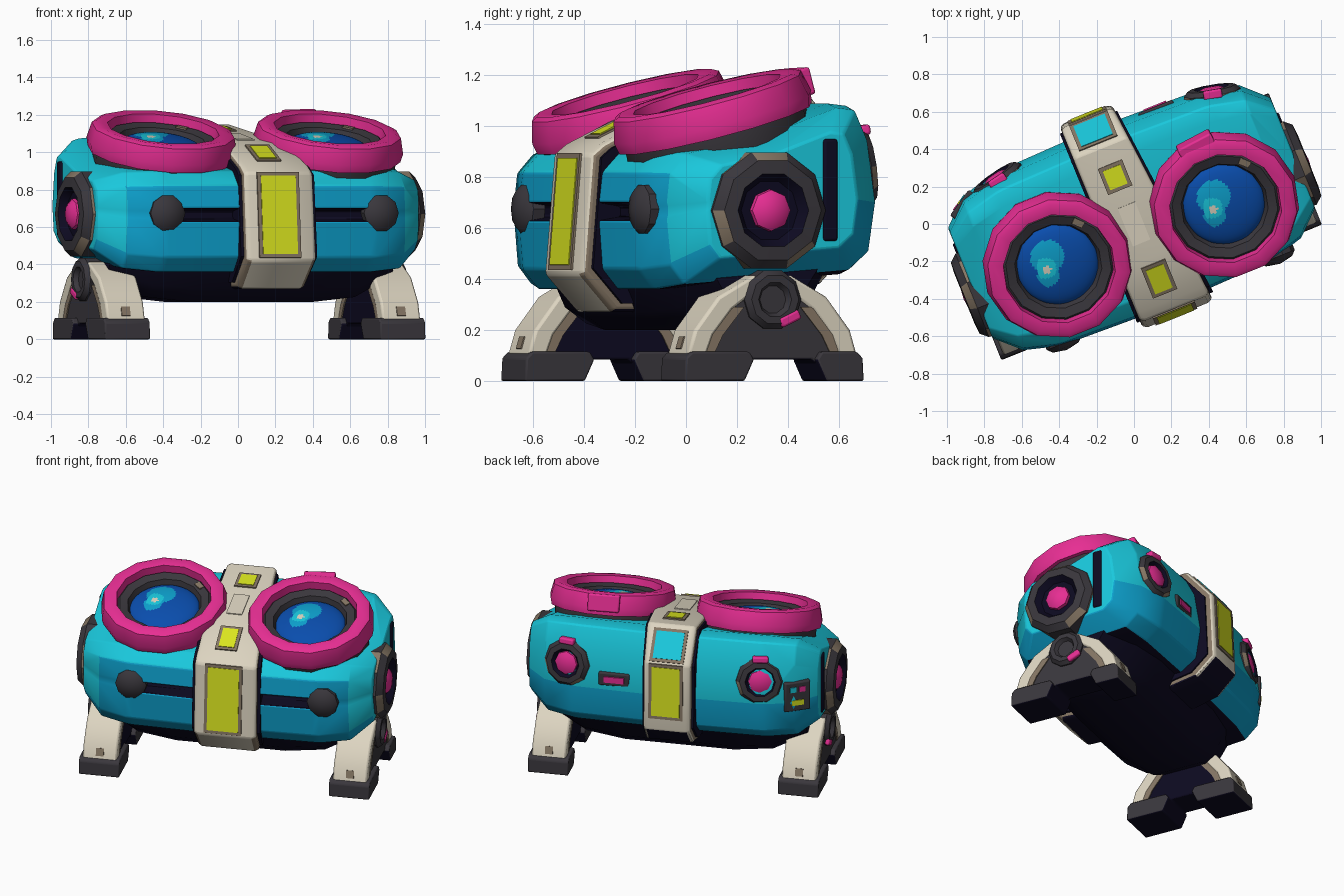
import bpy, bmesh
from math import radians, sin, cos, tau
from mathutils import Matrix, Vector

if "Cube" in bpy.data.objects:
    bpy.data.objects.remove(bpy.data.objects["Cube"])

SPIN = Matrix.Rotation(radians(22), 4, 'Z')   # whole model is turned on its feet


def material(name, rgb):
    m = bpy.data.materials.new(name)
    m.use_nodes = True
    col = (*rgb, 1)
    m.diffuse_color = col
    bsdf = m.node_tree.nodes["Principled BSDF"]
    bsdf.inputs["Base Color"].default_value = col
    bsdf.inputs["Roughness"].default_value = 0.6
    return m


CYAN = material("cyan_paint", (0.01, 0.58, 0.72))
DEEP = material("deep_cyan_paint", (0.004, 0.36, 0.62))
PINK = material("pink_paint", (0.82, 0.028, 0.30))
CREAM = material("cream_paint", (0.72, 0.66, 0.53))
TAN = material("worn_tan", (0.24, 0.185, 0.13))
YELLOW = material("yellow_glow", (0.76, 0.85, 0.015))
GREY = material("dark_grey", (0.042, 0.038, 0.046))
NAVY = material("navy_black", (0.004, 0.003, 0.015))
BLUE = material("lens_blue", (0.003, 0.075, 0.42))


def finish(name, bm, mats, matrix=Matrix(), bevel=0.0):
    bmesh.ops.recalc_face_normals(bm, faces=bm.faces)
    bm.transform(SPIN @ matrix)
    me = bpy.data.meshes.new(name)
    bm.to_mesh(me)
    bm.free()
    for m in mats:
        me.materials.append(m)
    me.polygons.foreach_set("use_smooth", [True] * len(me.polygons))
    me.set_sharp_from_angle(angle=radians(35))
    ob = bpy.data.objects.new(name, me)
    bpy.context.scene.collection.objects.link(ob)
    if bevel:
        mod = ob.modifiers.new("soft_edges", 'BEVEL')
        mod.width, mod.segments = bevel, 2
        mod.limit_method, mod.angle_limit = 'ANGLE', radians(30)
    return ob


def loft(name, rings, mats, rule=None, bevel=0.0):
    """Join equal closed rings of points into a capped solid."""
    bm = bmesh.new()
    rows = [[bm.verts.new(p) for p in ring] for ring in rings]
    n = len(rows[0])
    for a, b in zip(rows, rows[1:]):
        for i in range(n):
            j = (i + 1) % n
            bm.faces.new((a[i], a[j], b[j], b[i]))
    bm.faces.new(rows[0])
    bm.faces.new(rows[-1])
    bmesh.ops.recalc_face_normals(bm, faces=bm.faces)
    if rule:
        for f in bm.faces:
            f.material_index = rule(f.calc_center_median(), f.normal)
    return finish(name, bm, mats, bevel=bevel)


def lathe(name, profile, sides, mat, matrix):
    bm = bmesh.new()
    rows = []
    for r, z in profile:
        k = sides if r else 1
        rows.append([bm.verts.new((r * cos(tau * i / sides), r * sin(tau * i / sides), z))
                     for i in range(k)])
    for a, b in zip(rows, rows[1:]):
        for i in range(sides):
            j = (i + 1) % sides
            if len(b) == 1:
                bm.faces.new((a[i], a[j], b[0]))
            else:
                bm.faces.new((a[i], a[j], b[j], b[i]))
    return finish(name, bm, [mat], matrix)


def box(name, size, mat, matrix, bevel=0.0):
    bm = bmesh.new()
    bmesh.ops.create_cube(bm, size=1)
    bm.transform(Matrix.Diagonal((*size, 1)))
    return finish(name, bm, [mat], matrix, bevel)


def at(x, y, z, rx=0, rz=0):
    return Matrix.Translation((x, y, z)) @ Matrix.Rotation(radians(rz), 4, 'Z') @ Matrix.Rotation(radians(rx), 4, 'X')


def aim(loc, direction):
    return Matrix.Translation(loc) @ Vector(direction).to_track_quat('Z', 'Y').to_matrix().to_4x4()


# Body shells: side-on section swept outward, with a short groove in the front
def body_ring(x, sv, sz, groove):
    g = 0.09 if groove else 0
    pts = [(-.39, .36), (-.46, .44), (-.475, .63), (-.47 + g, .645), (-.47 + g, .685),
           (-.475, .70), (-.46, .82), (-.38, .90), (0, .97), (.36, 1.09), (.45, 1.08),
           (.51, .96), (.55, .70), (.52, .50), (.42, .42)]
    return [(x, .03 + (v - .03) * sv, .74 + (z - .74) * sz) for v, z in pts]


def body_rule(c, n):
    if n.z < -.9 or (c.y < -.3 and .63 < c.z < .70 and abs(c.x) < .61):
        return 2
    return 1 if n.z < -.3 or n.y < -.9 or (n.y > .5 and c.z < .63) else 0


STATIONS = [(.1, 1, 1, True), (.58, .97, 1, True), (.62, .96, 1, False),
            (.80, .86, .95, False), (.93, .62, .68, False)]

# Centre band section, wider at the front than the back
BAND = [(-.40, .27), (-.54, .42), (-.50, .89), (-.45, .93), (-.20, 1.05), (.45, 1.15),
        (.62, .95), (.64, .50), (.52, .38), (.2, .30), (-.15, .27)]


def band_ring(x, s):
    return [(x * (1.04 - .25 * v) + .01 - .05 * v, .05 + (v - .05) * s, .72 + (z - .72) * s)
            for v, z in BAND]


def band_rule(c, n):
    if n.z < -.6 and c.y > -.3:
        return 1
    return 2 if abs(n.x) > .9 or (abs(n.x) > .4 and c.z < .4) else 0


loft("centre_band", [band_ring(x, s) for x, s in ((-.172, .975), (-.148, 1), (.148, 1), (.172, .975))],
     [CREAM, NAVY, TAN], band_rule, .012)
loft("band_seam", [band_ring(x, .925) for x in (-.187, .187)], [NAVY])


def window(name, x, y, z, tilt, w, h, mat):
    m = at(x, y, z, tilt)
    box(name + "_frame", (w + .04, h + .04, .009), TAN, m @ at(0, 0, .002))
    box(name, (w, h, .009), mat, m @ at(0, 0, .006))


window("front_window", .025, -.521, .665, 85.2, .20, .42, YELLOW)
window("top_front_light", .015, -.32, .994, 25.6, .10, .15, YELLOW)
window("top_rear_light", 0, .27, 1.124, 8.7, .10, .11, YELLOW)
window("rear_cyan_panel", -.015, .54, 1.044, -49.6, .18, .18, CYAN)
window("rear_window", -.015, .629, .765, -87.5, .18, .33, YELLOW)
box("top_plate", (.10, .22, .009), CREAM, at(0, 0, 1.082, 8.7))

# Underside hull, tapering toward the legs
HULL = [(-.38, .44), (-.30, .27), (-.20, .20), (.18, .20), (.30, .28), (.40, .46)]
loft("underside_hull", [[(x, v * s, .46 + (z - .46) * d) for v, z in HULL]
                        for x, s, d in ((-.82, .6, .5), (-.6, .9, .9), (-.35, 1, 1),
                                        (.35, 1, 1), (.6, .9, .9), (.82, .6, .5))], [NAVY])


def arch(pts, x, y, half):
    return [[(x + d, y + v, z) for v, z in pts] for d in (-half, half)]


HUB = [(.24, -.08), (.24, .01), (.205, .05), (.15, .055), (.12, .015), (0, .015)]
CAP = [(.09, .0), (.085, .035), (.055, .055), (0, .06)]


def hub(name, matrix, ring, cap, depth):
    """Low-sided ring with worn edge facets, a dark well and a bright cap."""
    sides = 10
    ob = lathe(name + "_ring", [(r * ring, z * depth) for r, z in HUB], sides, GREY, matrix)
    ob.data.materials.append(TAN)
    ob.data.materials.append(NAVY)
    for p in ob.data.polygons:
        row = p.index // sides
        if row > 2:
            p.material_index = 2
        elif row < 2 and p.index % 3 == 0:
            p.material_index = 1
    lathe(name + "_cap", [(r * cap, z * depth) for r, z in CAP], 8, PINK, matrix)


# Per-side placement: knob x, rear hub x, eye x and y, leg y, inner end of rear toe
SIDES = (("left", 1, .645, .65, .485, -.07, 0, .22),
         ("right", -1, .585, .59, .46, -.035, -.03, .12))

for side, s, knob_x, rear_x, eye_x, eye_y, leg_y, toe_in in SIDES:
    loft(side + "_body_shell", [body_ring(s * x, a, b, g) for x, a, b, g in STATIONS],
         [CYAN, DEEP, NAVY], body_rule, .012)

    # Front knob, side seam, side and rear hubs
    lathe(side + "_front_knob", [(.10, -.05), (.10, .0), (.075, .025), (0, .04)], 10, GREY,
          aim((s * knob_x, -.45, .675), (0, -1, 0)))
    box(side + "_side_seam", (.05, .06, .40), NAVY, at(s * .915, .235, .75), .01)
    hub(side + "_side_hub", aim((s * .935, -.03, .67), (s, 0, 0)), 1, .95, 1)
    rear = aim((s * rear_x, .49, .84), (s * .22, 1, .14))
    hub(side + "_rear_hub", rear, .64, .88, .6)
    box(side + "_rear_hub_light", (.10, .04, .05), PINK, aim((s * rear_x, .485, .985), (s * .22, 1, .14)), .01)

    # Eye: tilted ring, collar, recessed rim and domed lens
    eye = at(s * eye_x, eye_y, .988, 15.5)
    lathe(side + "_eye_collar", [(.34, -.16), (.37, -.10), (.37, .02), (.28, .03)], 14, GREY, eye)
    lathe(side + "_eye_ring", [(.34, 0), (.395, .005), (.405, .05), (.385, .135), (.36, .148),
                               (.302, .142), (.292, .04)], 14, PINK, eye)
    lathe(side + "_eye_rim", [(.30, .085), (.285, .10), (.235, .085), (.215, .03), (0, .03)], 14, GREY, eye)
    lens = lathe(side + "_eye_lens",
                 [(.22 * cos(a * tau / 80), .04 + .06 * sin(a * tau / 80)) for a in range(20)] + [(0, .10)],
                 48, BLUE, eye)
    for extra in (DEEP, CYAN, CREAM):
        lens.data.materials.append(extra)
    middle = (SPIN @ eye @ Matrix.Translation((0, 0, .09))).translation
    for p in lens.data.polygons:
        d = p.center - middle
        for index, dx, dy, r in ((1, -.06, .05, .09), (1, -.055, -.05, .06),
                                 (2, -.065, -.01, .055), (3, -.06, -.02, .022)):
            if (d.x - dx) ** 2 + (d.y - dy) ** 2 < r * r:
                p.material_index = index
    box(side + "_rim_chip", (.06, .035, .009), TAN, eye @ at(.185, .185, .098, 0, -45))

    # Leg: dark arch, cream covers with worn lips, wide toes and outer joint
    x = s * .8

    def shade(c, n):
        return 1 if n.z < -.3 or n.x * s < -.5 else 0

    loft(side + "_leg_core", arch([(-.33, .05), (-.28, .18), (-.14, .34), (0, .41), (.14, .34), (.28, .18),
                                   (.33, .05), (toe_in, .04), (toe_in - .05, .085), (-.08, .085), (-.13, .04)],
                                  x, leg_y, .1), [GREY, NAVY], shade, .008)
    for end, e, inner in (("front", -1, .125), ("rear", 1, toe_in)):
        loft(f"{side}_{end}_leg_cover",
             arch([(e * v, z) for v, z in ((.36, .10), (.33, .20), (.23, .33), (.07, .42),
                                           (.06, .36), (.17, .28), (.25, .18), (.28, .10))], x, leg_y, .11),
             [CREAM], bevel=.012)
        loft(f"{side}_{end}_cover_lip",
             arch([(e * v, z) for v, z in ((.30, .10), (.27, .18), (.19, .29), (.12, .29),
                                           (.21, .18), (.25, .10))], x, leg_y, .107), [TAN])
        loft(f"{side}_{end}_toe",
             arch([(e * v, z) for v, z in ((.38, 0), (.375, .09), (.35, .115), (inner - .02, .115),
                                           (inner - .04, .085), (inner, 0))], x, leg_y, .13),
             [GREY, NAVY], lambda c, n: 1 if n.z < -.3 else 0, .008)
        box(f"{side}_{end}_cover_chip", (.05, .05, .009), TAN, at(x, leg_y + e * .346, .15, e * -73))
    lathe(side + "_leg_joint", [(.12, -.14), (.12, .03), (.10, .055), (.07, .055), (.055, .03), (0, .03)],
          10, GREY, aim((s * .88, leg_y, .32), (s, 0, 0)))
    box(side + "_joint_light", (.03, .09, .04), PINK, at(s * .925, leg_y + .065, .245, 25), .01)

# One-sided details
box("eye_ring_tab", (.20, .08, .11), PINK, at(.485, -.07, .988, 15.5) @ at(-.02, .37, .085, 0, 6), .01)
box("rear_slot", (.20, .03, .09), GREY, at(.34, .525, .77), .01)
box("rear_slot_light", (.13, .03, .04), PINK, at(.34, .533, .77))
panel = at(-.81, .435, .74, 0, 32)
box("rear_panel", (.17, .05, .20), GREY, panel, .01)
for name, px, pz, mat in (("pink", -.03, .05, PINK), ("cyan", .03, .05, CYAN), ("yellow", 0, -.04, YELLOW)):
    box(f"rear_panel_{name}_light", (.04 if pz > 0 else .08, .009, .035), mat, panel @ at(px, .026, pz))
